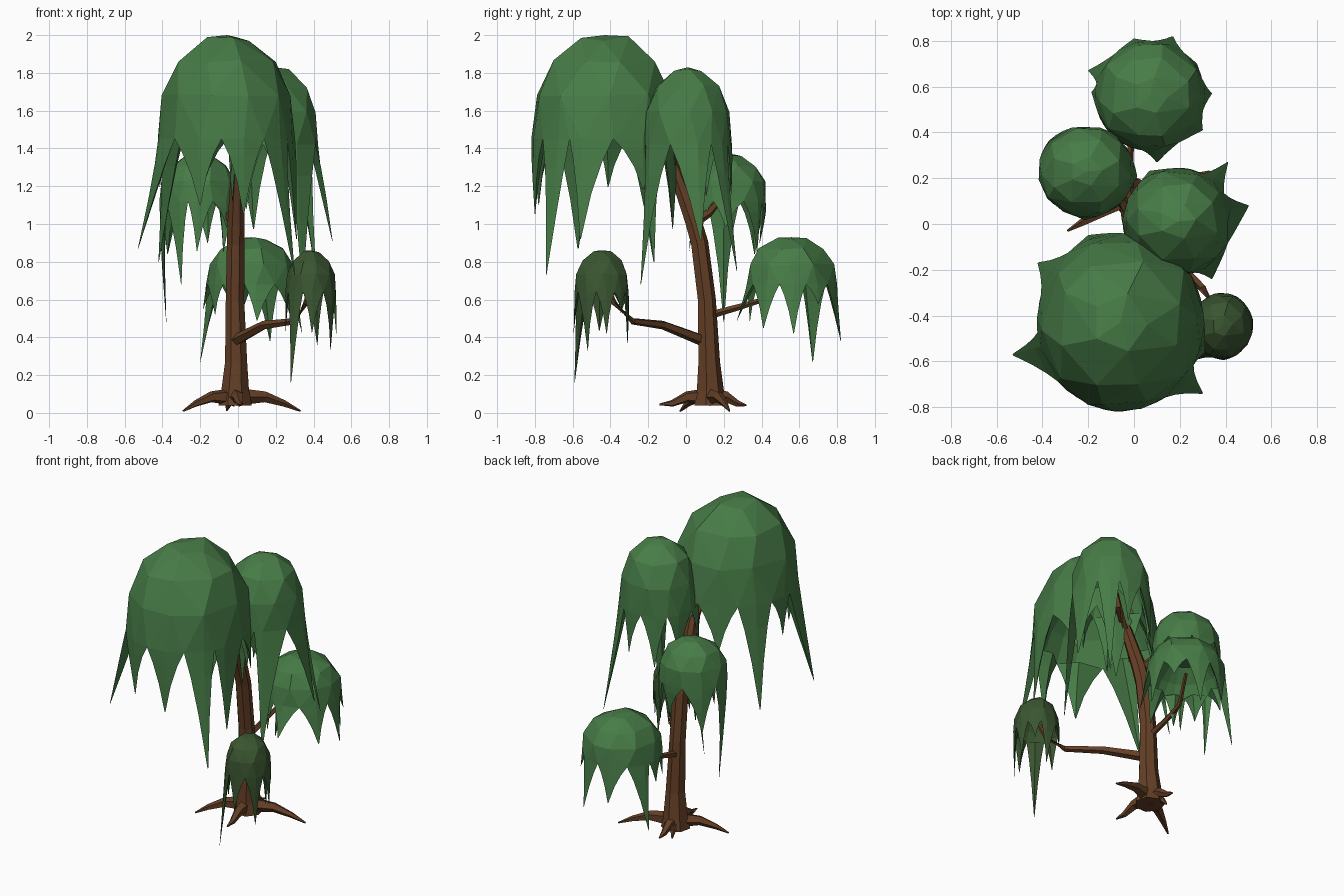
import bpy, bmesh, math, random
from mathutils import Vector

if "Cube" in bpy.data.objects:
    bpy.data.objects.remove(bpy.data.objects["Cube"])

random.seed(4)


def material(name, rgb):
    m = bpy.data.materials.new(name)
    m.diffuse_color = (*rgb, 1)
    m.use_nodes = True
    m.node_tree.nodes["Principled BSDF"].inputs["Base Color"].default_value = m.diffuse_color
    return m


BARK = material("bark brown", (0.128, 0.05, 0.019))
LEAF = material("leaf green", (0.063, 0.2, 0.063))
DARK = material("dark leaf green", (0.042, 0.092, 0.03))


def finish(bm, name, mat):
    bmesh.ops.recalc_face_normals(bm, faces=bm.faces[:])
    me = bpy.data.meshes.new(name)
    bm.to_mesh(me)
    bm.free()
    me.materials.append(mat)
    ob = bpy.data.objects.new(name, me)
    bpy.context.collection.objects.link(ob)
    return ob


def loft(bm, rings):
    """Skin a list of equal-length rings and cap both ends."""
    vs = [[bm.verts.new(p) for p in r] for r in rings]
    n = len(vs[0])
    for a, b in zip(vs, vs[1:]):
        for i in range(n):
            j = (i + 1) % n
            bm.faces.new((a[i], a[j], b[j], b[i]))
    bm.faces.new(vs[0][::-1])
    bm.faces.new(vs[-1])


def limb(name, path, sides):
    """Tapered tube along (x, y, z, radius) points."""
    pts = [Vector(p[:3]) for p in path]
    rings = []
    for k, p in enumerate(pts):
        d = (pts[min(k + 1, len(pts) - 1)] - pts[max(k - 1, 0)]).normalized()
        ref = Vector((1, 0, 0)) if abs(d.z) > 0.75 else Vector((0, 0, 1))
        u = d.cross(ref).normalized()
        v = d.cross(u)
        rings.append([p + path[k][3] * (u * math.cos(t) + v * math.sin(t))
                      for t in (math.tau * i / sides for i in range(sides))])
    bm = bmesh.new()
    loft(bm, rings)
    finish(bm, name, BARK)


def foliage(name, mat, c, rx, ry, rim, top, tips, n, drop):
    """Faceted dome, hollow underneath, whose rim runs out into hanging points."""
    cx, cy = c
    h = top - rim

    def at(a, r, z):
        return Vector((cx + rx * r * math.cos(a), cy + ry * r * math.sin(a), z))

    # strand tips: the prominent ones, then fillers in the gaps
    strands = []
    for x, y, z in tips:
        u, v = (x - cx) / rx, (y - cy) / ry
        strands.append((math.atan2(v, u) % math.tau, math.hypot(u, v), z))
    keys = [s[0] for s in strands]
    for i in range(n):
        a = (math.tau * i / n + random.uniform(-.1, .1)) % math.tau
        if all(abs(math.remainder(a - b, math.tau)) > math.pi / n for b in keys):
            strands.append((a, random.uniform(.95, 1.08),
                            rim - drop * random.uniform(.45, 1)))
    strands.sort()
    # each strand owns the rim from half way to one neighbour to half way to the other
    m = len(strands)
    half = [((strands[(i + 1) % m][0] - strands[i][0]) % math.tau) / 2 for i in range(m)]

    # dome
    bm = bmesh.new()
    for (a, _, _), d in zip(strands, half):
        bm.verts.new(at(a, 1, rim))
        bm.verts.new(at(a + d, 1, rim))
    for k, (el, count) in enumerate(((24, 10), (48, 8), (76, 5))):
        e = math.radians(el)
        for i in range(count):
            a = math.tau * (i + 0.5 * (k % 2)) / count + random.uniform(-.12, .12)
            bm.verts.new(at(a, math.cos(e) ** .8 * random.uniform(.98, 1.05),
                            rim + h * math.sin(e) ** .95 * random.uniform(.97, 1.02)))
    bm.verts.new(at(0, 0, top))
    bmesh.ops.convex_hull(bm, input=bm.verts[:])
    bmesh.ops.delete(bm, geom=[v for v in bm.verts if not v.link_faces], context='VERTS')
    under = [f for f in bm.faces if all(v.co.z < rim + 1e-4 for v in f.verts)]
    bmesh.ops.delete(bm, geom=under, context='FACES')
    # hollow underside
    for s, lift in ((.82, .28), (.6, .3)):
        edges = [e for e in bm.edges if e.is_boundary]
        new = bmesh.ops.extrude_edge_only(bm, edges=edges)["geom"]
        for v in (g for g in new if isinstance(g, bmesh.types.BMVert)):
            v.co = Vector((cx + (v.co.x - cx) * s, cy + (v.co.y - cy) * s, v.co.z + h * lift))
    bmesh.ops.holes_fill(bm, edges=[e for e in bm.edges if e.is_boundary], sides=0)

    # strands
    for i, (a, r, z) in enumerate(strands):
        rings = []
        for t, w in ((0, 1), (.22, .66), (.55, .32), (1, .02)):
            rr = 1 + (r - 1) * t ** 1.2
            zz = rim + (z - rim) * t
            rings.append([at(a - half[i - 1] * w, rr, zz), at(a, rr, zz),
                          at(a + half[i] * w, rr, zz), at(a, rr * (1 - .2 * w), zz)])
        loft(bm, rings)
    finish(bm, name, mat)


# trunk, leaning toward the front
limb("trunk", [(-.015, .125, .04, .09), (-.015, .125, .12, .075), (-.01, .12, .27, .06),
               (-.016, .108, .6, .05), (-.012, .07, .9, .048), (-.01, .035, 1.02, .046),
               (0, -.08, 1.34, .034)], 7)

# roots
for i, (x, y, z) in enumerate(((-.29, -.03, .01), (.33, .23, .01),
                               (.02, -.14, .045), (-.03, .32, .04), (-.06, .23, .012))):
    bx, by = -.015, .125
    limb(f"root_{i + 1}", [(bx, by, .085, .05),
                           (bx + (x - bx) * .45, by + (y - by) * .45, .085, .03),
                           (bx + (x - bx) * .75, by + (y - by) * .75, .05, .018),
                           (x, y, z, .005)], 5)

# branches
limb("branch_front_low", [(-.02, .1, .38, .032), (.14, -.12, .465, .024),
                          (.3, -.28, .485, .018), (.36, -.38, .58, .015),
                          (.39, -.43, .7, .01)], 5)
limb("branch_back_low", [(-.02, .1, .51, .022), (-.02, .28, .56, .017),
                         (-.01, .41, .6, .014), (.04, .53, .74, .01)], 5)
limb("branch_back_mid", [(-.01, .03, 1.0, .03), (-.06, .12, 1.06, .024),
                         (-.13, .19, 1.14, .016), (-.19, .23, 1.25, .01)], 5)
limb("branch_top_right", [(0, -.07, 1.3, .03), (.1, -.03, 1.42, .026),
                          (.17, .0, 1.6, .015)], 5)
limb("branch_top_front", [(0, -.07, 1.3, .03), (-.01, -.17, 1.45, .026),
                          (-.04, -.32, 1.68, .015)], 5)

# foliage clumps
foliage("foliage_top_front", LEAF, (-.06, -.43), .365, .39, 1.45, 2.0,
        [(-.53, -.57, .87), (-.42, -.17, .8), (.3, -.74, .73), (.31, -.56, .92),
         (.03, -.8, 1.05), (-.2, -.78, 1.1)], 10, .5)
foliage("foliage_top_right", LEAF, (.19, .01), .24, .235, 1.42, 1.83,
        [(.5, .08, .91), (.41, .27, .75), (.34, -.24, .68)], 9, .5)
foliage("foliage_back_left", LEAF, (-.21, .23), .21, .2, 1.12, 1.37,
        [(-.38, .2, .48), (-.3, .07, .68), (-.16, .39, .9)], 8, .3)
foliage("foliage_back_low", LEAF, (.07, .56), .24, .24, .68, .93,
        [(-.2, .67, .27), (.34, .57, .42), (.3, .41, .45), (.17, .82, .38),
         (.0, .81, .45), (.1, .27, .49)], 10, .2)
foliage("foliage_front_low", DARK, (.385, -.445), .135, .145, .64, .86,
        [(.28, -.59, .16), (.52, -.42, .42), (.49, -.52, .33), (.42, -.31, .36)], 8, .22)
